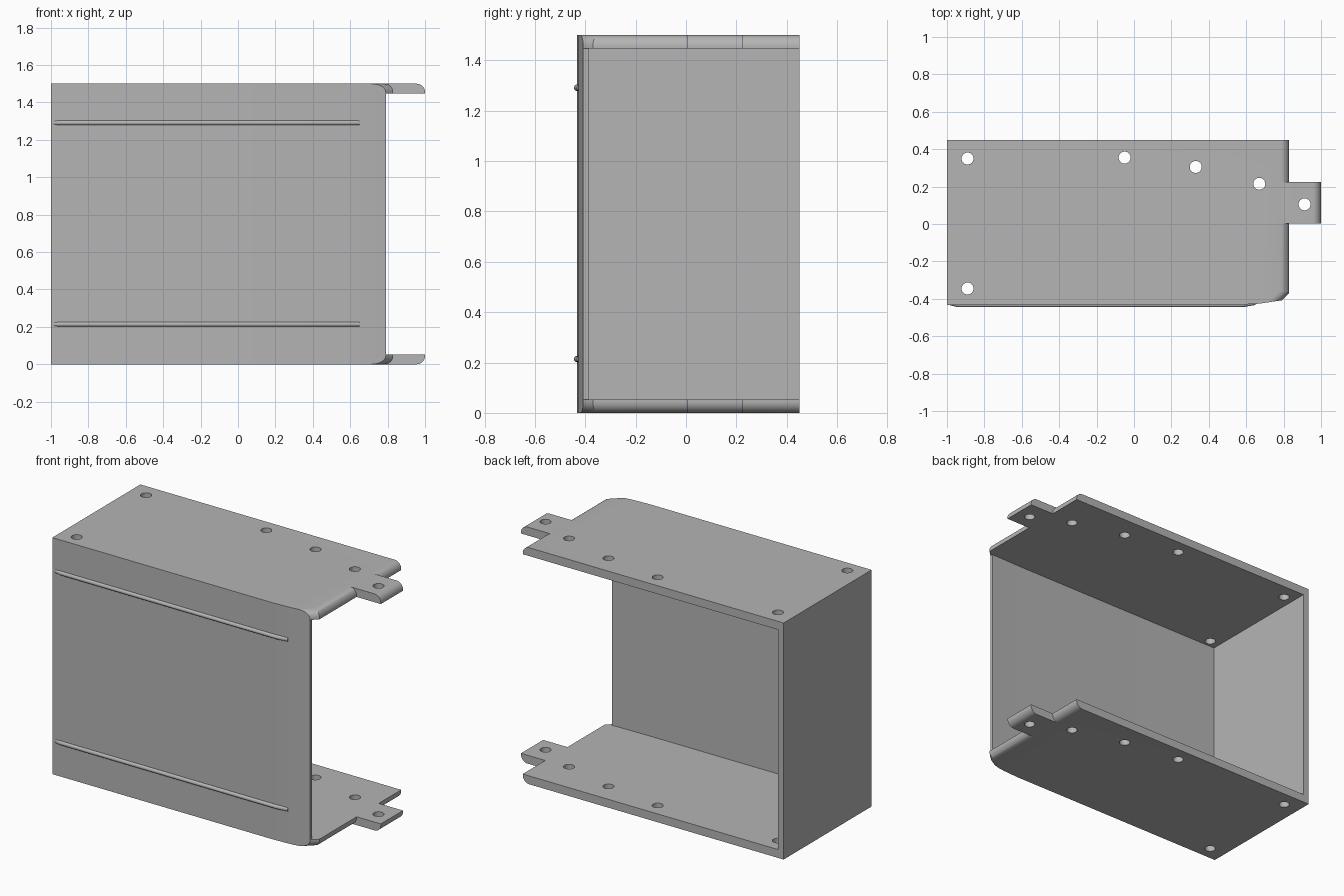
import bpy, bmesh, math
from mathutils import Matrix

if "Cube" in bpy.data.objects:
    bpy.data.objects.remove(bpy.data.objects["Cube"])

HEIGHT, THICK, BACK, FRONT = 1.5, 0.053, 0.45, -0.432

grey = bpy.data.materials.new("plain_grey")
grey.use_nodes = True
grey.diffuse_color = (0.46, 0.46, 0.46, 1)
grey.node_tree.nodes["Principled BSDF"].inputs["Base Color"].default_value = grey.diffuse_color


def finish(bm, name):
    bmesh.ops.recalc_face_normals(bm, faces=bm.faces)
    mesh = bpy.data.meshes.new(name)
    bm.to_mesh(mesh)
    bm.free()
    mesh.materials.append(grey)
    obj = bpy.data.objects.new(name, mesh)
    bpy.context.collection.objects.link(obj)
    return obj


def activate(obj):
    bpy.ops.object.select_all(action='DESELECT')
    obj.select_set(True)
    bpy.context.view_layer.objects.active = obj


def smooth(obj):
    activate(obj)
    bpy.ops.object.shade_smooth_by_angle(angle=math.radians(25))


def prism(outline, z0, z1):
    bm = bmesh.new()
    base = bm.faces.new([bm.verts.new((x, y, z0)) for x, y in outline])
    top = bmesh.ops.extrude_face_region(bm, geom=[base])["geom"]
    verts = [v for v in top if isinstance(v, bmesh.types.BMVert)]
    bmesh.ops.translate(bm, verts=verts, vec=(0, 0, z1 - z0))
    return bm


def round_outer_edge(bm, min_x):
    # Round the outer lip of a plate beyond min_x
    edges = [e for e in bm.edges
             if all(v.co.z < 0.001 and v.co.x > min_x for v in e.verts)]
    bmesh.ops.bevel(bm, geom=edges, offset=0.045, segments=8, profile=0.5,
                    affect='EDGES', clamp_overlap=False)


def drill(obj, holes):
    for x, y in holes:
        bm = bmesh.new()
        bmesh.ops.create_cone(bm, cap_ends=True, segments=32, radius1=0.032,
                              radius2=0.032, depth=4,
                              matrix=Matrix.Translation((x, y, 0)))
        cutter = finish(bm, "hole_cutter")
        cutter.hide_render = True
        mod = obj.modifiers.new("hole", 'BOOLEAN')
        mod.operation, mod.solver, mod.object = 'DIFFERENCE', 'EXACT', cutter
        activate(obj)
        bpy.ops.object.modifier_apply(modifier=mod.name)
        bpy.data.objects.remove(cutter)


# Gently curved front edge shared by the plates and the front wall
front_edge = [(-1, FRONT), (0.55, FRONT), (0.67, -0.426), (0.79, -0.408)]
plate_outline = front_edge + [(0.83, -0.37), (0.83, BACK), (-1, BACK)]
tab_outline = [(0.78, 0.003), (1, 0.003), (1, 0.225), (0.78, 0.225)]
plate_holes = [(-0.89, 0.35), (-0.89, -0.345), (-0.05, 0.355),
               (0.33, 0.305), (0.67, 0.215)]

# Bottom and top plates, each with a drilled tab
for side in ("bottom", "top"):
    for part, outline, min_x, holes in (
            ("plate", plate_outline, 0.78, plate_holes),
            ("tab", tab_outline, 0.99, [(0.912, 0.105)])):
        bm = prism(outline, 0, THICK)
        round_outer_edge(bm, min_x)
        if side == "top":
            for v in bm.verts:
                v.co.z = HEIGHT - v.co.z
        obj = finish(bm, f"{side}_{part}")
        drill(obj, holes)
        smooth(obj)

# Front wall, thinning toward its free end
inner = [(0.79, -0.387), (0.67, -0.390), (0.55, -0.392), (-1, -0.392)]
smooth(finish(prism(front_edge + inner, THICK, HEIGHT - THICK), "front_wall"))

# Closed end wall
end_outline = [(-1, -0.392), (-0.96, -0.392), (-0.96, BACK), (-1, BACK)]
finish(prism(end_outline, THICK, HEIGHT - THICK), "end_wall")

# Raised ribs that sink into the wall at both ends
stations = [(-0.99, 0.012), (-0.94, 0), (0.58, 0), (0.65, 0.012)]
for name, z in (("lower_rib", 0.214), ("upper_rib", 1.291)):
    bm = bmesh.new()
    n, r = 16, 0.013
    rings = []
    for x, sink in stations:
        rings.append([bm.verts.new((x, FRONT + sink + r * math.cos(a), z + r * math.sin(a)))
                      for a in (2 * math.pi * i / n for i in range(n))])
    for a, b in zip(rings, rings[1:]):
        for i in range(n):
            j = (i + 1) % n
            bm.faces.new((a[i], a[j], b[j], b[i]))
    bm.faces.new(rings[0])
    bm.faces.new(rings[-1])
    smooth(finish(bm, name))
